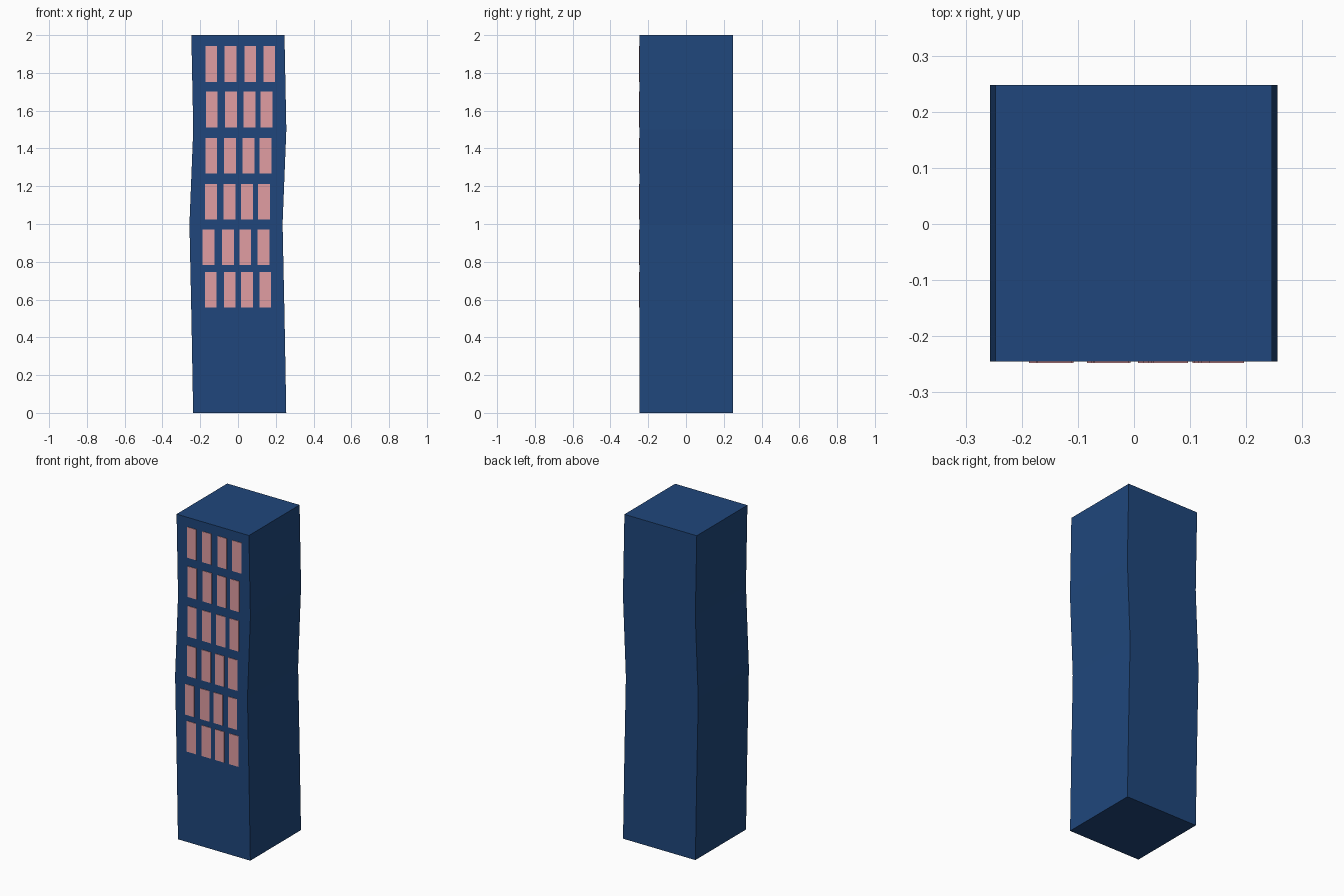
import bpy, bmesh

if "Cube" in bpy.data.objects:
    bpy.data.objects.remove(bpy.data.objects["Cube"])


def material(name, color):
    m = bpy.data.materials.new(name)
    m.diffuse_color = (*color, 1)
    m.use_nodes = True
    m.node_tree.nodes["Principled BSDF"].inputs["Base Color"].default_value = m.diffuse_color
    return m


def add_object(name, bm, mat):
    bmesh.ops.recalc_face_normals(bm, faces=bm.faces)
    mesh = bpy.data.meshes.new(name)
    bm.to_mesh(mesh)
    bm.free()
    mesh.materials.append(mat)
    ob = bpy.data.objects.new(name, mesh)
    bpy.context.collection.objects.link(ob)
    return ob


blue = material("wall_blue", (0.014, 0.062, 0.2))
pink = material("window_pink", (0.75, 0.34, 0.36))

# Tower: a square section stacked along a gently swaying centre line
HALF = 0.2465
FRONT, BACK = -0.245, 0.248
sway = [(0.0, 0.009), (0.5, 0.0), (1.0, -0.0105), (1.5, 0.0095), (2.0, -0.0005)]
bm = bmesh.new()
rings = [[bm.verts.new((cx + sx * HALF, y, z))
          for sx, y in ((-1, FRONT), (1, FRONT), (1, BACK), (-1, BACK))]
         for z, cx in sway]
for low, high in zip(rings, rings[1:]):
    for i in range(4):
        j = (i + 1) % 4
        bm.faces.new((low[i], low[j], high[j], high[i]))
bm.faces.new(rings[0][::-1])
bm.faces.new(rings[-1])
add_object("tower_body", bm, blue)

# Windows: six uneven rows of four thin panes (row height, pane centres)
W, H, OUT = 0.062, 0.189, 0.003
rows = [
    (1.847, (-0.142, -0.040, 0.065, 0.165)),
    (1.606, (-0.139, -0.037, 0.061, 0.151)),
    (1.362, (-0.141, -0.042, 0.056, 0.146)),
    (1.118, (-0.143, -0.045, 0.048, 0.138)),
    (0.877, (-0.156, -0.053, 0.038, 0.135)),
    (0.652, (-0.145, -0.043, 0.048, 0.145)),
]
bm = bmesh.new()
for z, centres in rows:
    for x in centres:
        verts = bmesh.ops.create_cube(bm, size=1)["verts"]
        bmesh.ops.scale(bm, vec=(W, OUT, H), verts=verts)
        bmesh.ops.translate(bm, vec=(x, FRONT - OUT / 2, z), verts=verts)
add_object("front_windows", bm, pink)
